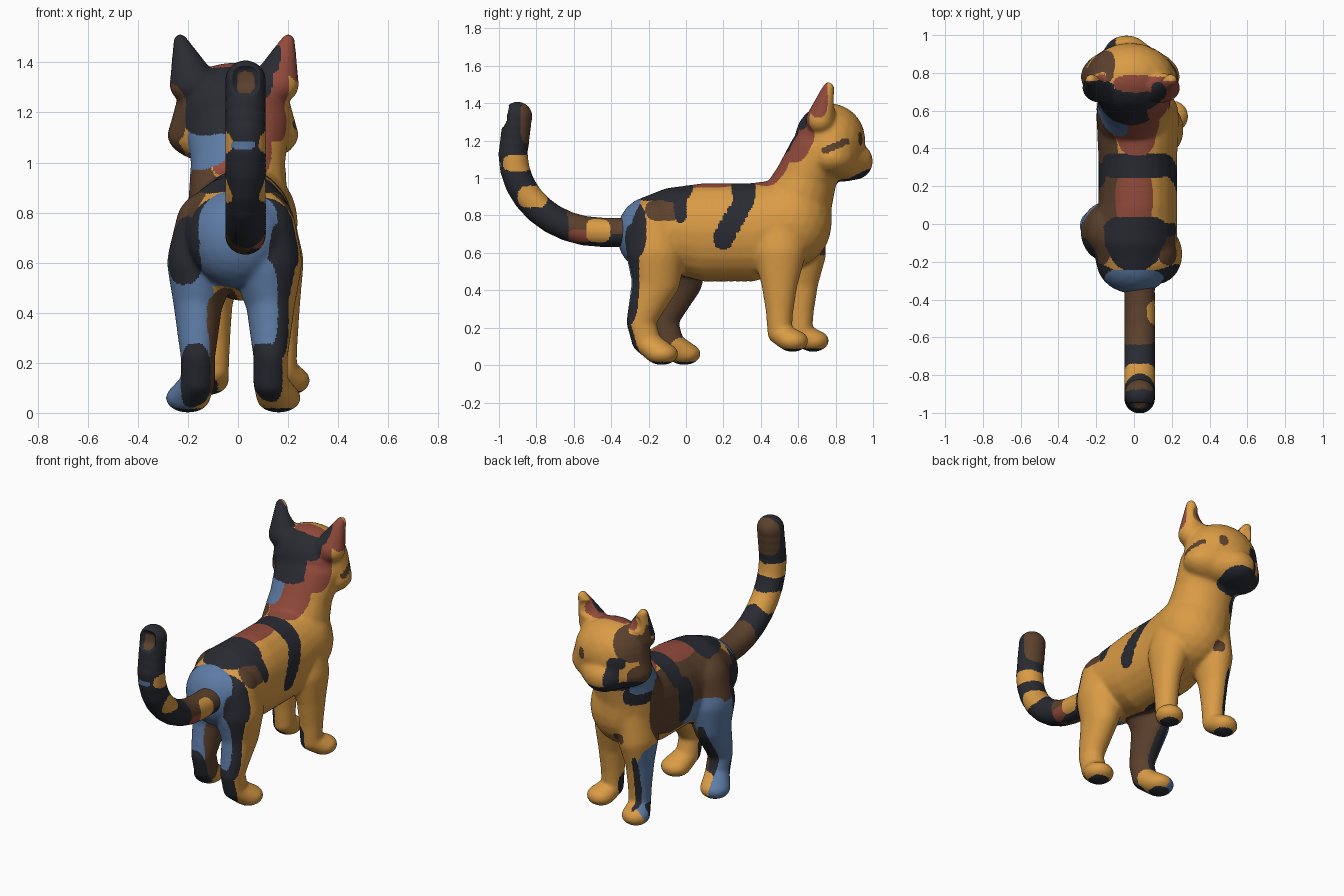
import bpy, bmesh
from math import sin, cos, pi
from mathutils import Vector, Matrix

cube = bpy.data.objects.get("Cube")
if cube:
    bpy.data.objects.remove(cube, do_unlink=True)

# Palette
PALETTE = {
    "orange": (.7, .33, .06), "black": (.022, .024, .032), "blue": (.11, .2, .38),
    "rust": (.29, .07, .045), "brown": (.107, .053, .026)}
NAMES = list(PALETTE)
MATERIALS = []
for name, rgb in PALETTE.items():
    mat = bpy.data.materials.new(name + " fur")
    mat.use_nodes = True
    mat.diffuse_color = (*rgb, 1)
    bsdf = mat.node_tree.nodes["Principled BSDF"]
    bsdf.inputs["Base Color"].default_value = (*rgb, 1)
    bsdf.inputs["Roughness"].default_value = .8
    MATERIALS.append(mat)


def spot(x=0, y=0, z=0, wide=.1, long=.1, tall=.1):
    """A centre with half sizes along x, y and z."""
    return Vector((x, y, z)), Vector((wide, long, tall))


def patch(colour, **where):
    return NAMES.index(colour), spot(**where)


def chain(bm, *keys, steps=7):
    """Sweep an ellipsoid through the given spots."""
    for (c0, r0), (c1, r1) in zip(keys, keys[1:]):
        for i in range(steps + 1):
            centre, radii = c0.lerp(c1, i / steps), r0.lerp(r1, i / steps)
            matrix = Matrix.Translation(centre) @ Matrix.Diagonal((*radii, 1))
            bmesh.ops.create_icosphere(bm, subdivisions=3, radius=1, matrix=matrix)


def reach(point, area):
    """Rounded box distance: below one is inside."""
    return sum(abs((p - a) / s) ** 3 for p, a, s in zip(point, *area))


def fuse(name, bm, dents, patches):
    """Melt the swept blobs into one skin, press dents in, then paint patches."""
    mesh = bpy.data.meshes.new(name)
    bm.to_mesh(mesh)
    bm.free()
    obj = bpy.data.objects.new(name, mesh)
    bpy.context.collection.objects.link(obj)
    remesh = obj.modifiers.new("Fuse", 'REMESH')
    remesh.mode = 'VOXEL'
    remesh.voxel_size = .008
    smooth = obj.modifiers.new("Soften", 'SMOOTH')
    smooth.factor = .5
    smooth.iterations = 25
    bpy.context.view_layer.update()
    graph = bpy.context.evaluated_depsgraph_get()
    skin = bpy.data.meshes.new_from_object(obj.evaluated_get(graph))
    obj.modifiers.clear()
    obj.data = skin
    bpy.data.meshes.remove(mesh)
    skin.name = name
    for area, push in dents:
        for v in skin.vertices:
            v.co.y += push * max(0, 1 - reach(v.co, area))
    skin.materials.clear()
    for mat in MATERIALS:
        skin.materials.append(mat)
    for face in skin.polygons:
        face.use_smooth = True
        face.material_index = next(
            (index for index, area in reversed(patches) if reach(face.center, area) < 1), 0)


# Torso and neck
body = bmesh.new()
belly = dict(x=.02, z=.71, wide=.21, long=.15, tall=.265)
chain(body,
      spot(y=-.2, z=.7, wide=.2, long=.17, tall=.2),
      spot(y=-.08, z=.72, wide=.23, long=.16, tall=.23),
      spot(y=.1, **belly), spot(y=.35, **belly),
      spot(x=.02, y=.56, z=.76, wide=.22, long=.22, tall=.24),
      spot(y=.58, z=.85, wide=.2, long=.2, tall=.17),
      spot(y=.64, z=1, wide=.19, long=.17, tall=.13),
      spot(y=.72, z=1.15, wide=.21, long=.17, tall=.13))

# Head, cheeks and muzzle
chain(body,
      spot(x=-.02, y=.77, z=1.2, wide=.235, long=.19, tall=.2),
      spot(x=-.02, y=.78, z=1.11, wide=.265, long=.16, tall=.125))
chain(body, spot(x=-.02, y=.84, z=1.1, wide=.18, long=.12, tall=.12),
      spot(x=-.04, y=.9, z=1.09, wide=.12, tall=.1))

# Ears, each with a shallow hollow in front
ear_dents = []
for root, tip in ((-.175, -.23), (.145, .2)):
    chain(body, spot(x=root, y=.72, z=1.31, tall=.08, long=.08),
          spot(x=tip, y=.762, z=1.485, wide=.03, long=.032, tall=.03))
    ear_dents.append((spot(x=root, y=.8, z=1.42, wide=.06, long=.05, tall=.05), -.02))

# Legs: each pair shares its joints and is set down at its own x and y
for x, y in ((.17, .5), (-.1, .61)):
    chain(body, spot(x=x * .7, y=y, z=.75, wide=.11, long=.14, tall=.14),
          spot(x=x * .9, y=y, z=.6, wide=.11, long=.14, tall=.14),
          spot(x=x, y=y, z=.45, wide=.08),
          spot(x=x, y=y, z=.3, wide=.07, long=.075),
          spot(x=x, y=y, z=.17, wide=.065, long=.065, tall=.06),
          spot(x=x * 1.2, y=y + .07, z=.13, wide=.085, long=.085, tall=.06))
for x, y in ((.13, -.16), (-.16, -.04)):
    chain(body, spot(x=x * .7, y=y, z=.74, wide=.14, long=.15, tall=.15),
          spot(x=x * .9, y=y, z=.6, wide=.14, long=.16, tall=.17),
          spot(x=x, y=y, z=.45, long=.13, tall=.12),
          spot(x=x, y=y - .06, z=.3, wide=.08, long=.09),
          spot(x=x, y=y - .08, z=.23, wide=.07, long=.08, tall=.06),
          spot(x=x, y=y - .05, z=.12, wide=.07, long=.08, tall=.06),
          spot(x=x * 1.25, y=y + .03, z=.06, wide=.09, long=.09, tall=.06))

# Back and flank patches, later ones on top
coat = [
    patch("brown", x=-.29, y=.2, z=.8, wide=.22, long=.45, tall=.3),
    patch("brown", x=-.08, y=.1, z=.45, wide=.08, long=.16, tall=.06),
    patch("rust", y=.14, z=1, wide=.1, long=.15, tall=.2),
    patch("blue", x=-.22, y=.12, z=.58, long=.14),
    patch("black", y=.31, z=.95, wide=.3, long=.065, tall=.14),
    patch("black", x=-.2, y=.26, z=.72, wide=.16, long=.07, tall=.14),
    patch("black", x=-.08, y=.22, z=.44, long=.16, tall=.04),
    patch("brown", x=.22, y=-.12, z=.85, tall=.08),
    patch("black", y=-.06, z=.99, wide=.28, long=.1, tall=.13),
    patch("black", y=-.14, z=.95, wide=.2, long=.14, tall=.08),
    patch("black", x=.2, y=-.03, z=.86, long=.035, tall=.1),
    patch("brown", x=-.25, y=-.08, z=.82, tall=.13),
    patch("black", y=-.3, z=.71, wide=.33, tall=.16),
    patch("blue", y=-.33, z=.76, wide=.16, long=.11, tall=.16),
    patch("blue", x=-.03, y=-.3, z=.58, wide=.15, long=.15, tall=.12)]
for i in range(6):
    coat.append(patch("black", x=.25, y=.31 - i * .022, z=.88 - i * .04,
                      long=.05, tall=.06))

# Leg patches
coat += [
    patch("blue", x=-.21, y=-.08, z=.32, wide=.12, long=.22, tall=.34),
    patch("brown", x=-.08, y=-.02, z=.3, wide=.08, long=.16, tall=.24),
    patch("black", x=-.17, y=.02, z=.32, wide=.035, tall=.2),
    patch("orange", x=-.13, y=.03, z=.07, wide=.08, long=.12, tall=.08),
    patch("black", x=-.24, y=-.2, z=.65, long=.13, tall=.14),
    patch("black", x=-.17, y=-.16, z=.13, wide=.06, tall=.15),
    patch("black", x=.21, y=-.34, z=.5, wide=.09, long=.09, tall=.3),
    patch("blue", x=.08, y=-.3, z=.43, wide=.08, long=.13, tall=.19),
    patch("black", x=.1, y=-.31, z=.13, wide=.08, tall=.15),
    patch("blue", x=-.2, y=.6, z=.32, wide=.08, long=.13, tall=.25),
    patch("black", x=-.13, y=.64, z=.32, wide=.018, tall=.24),
    patch("black", x=-.15, y=.61, z=.12, wide=.07, long=.06, tall=.08),
    patch("black", x=.13, y=.47, z=.2, wide=.04, long=.06, tall=.08),
    patch("brown", x=-.04, y=.75, z=.62, wide=.035, tall=.035)]
for x, y, z in ((.16, -.14, 0), (-.2, 0, 0), (.2, .57, .07), (-.11, .68, .07)):
    coat.append(patch("black", x=x, y=y, z=z, wide=.08, long=.09, tall=.02))

# Neck and head patches
coat += [
    patch("rust", x=.01, y=.48, z=1.12, wide=.13, long=.14, tall=.2),
    patch("black", x=-.16, y=.7, z=.92, long=.08, tall=.07),
    patch("blue", x=-.16, y=.67, z=.98, wide=.08, long=.09, tall=.06),
    patch("blue", x=-.14, y=.55, z=1.07, wide=.11, long=.12),
    patch("black", x=-.1, y=.58, z=1.33, wide=.24, long=.14, tall=.22),
    patch("rust", x=.14, y=.6, z=1.3, wide=.07, tall=.22),
    patch("black", x=.07, y=.65, z=1.36, wide=.07, long=.08, tall=.11),
    patch("brown", x=-.27, y=.73, z=1.2, wide=.07, tall=.12),
    patch("brown", x=-.2, y=.83, z=1.32, tall=.12),
    patch("rust", x=.04, y=.74, z=1.42, wide=.16, long=.05, tall=.06),
    patch("black", x=-.2, y=.71, z=1.44, long=.05, tall=.12),
    patch("rust", x=.2, y=.71, z=1.44, wide=.08, long=.05, tall=.12),
    patch("black", x=.13, y=.7, z=1.42, wide=.04, long=.05, tall=.08),
    patch("orange", x=-.2, y=.81, z=1.42, wide=.06, long=.05, tall=.07),
    patch("rust", x=-.17, y=.78, z=1.4, wide=.025, long=.04, tall=.03),
    patch("brown", x=-.25, y=.8, z=1.1, wide=.08, tall=.08)]

# Dark jaw, eyes and cheek mark
coat += [
    patch("black", x=-.1, y=.9, z=1, wide=.16, long=.14, tall=.06),
    patch("black", x=-.2, y=.85, z=1.03, wide=.07, long=.08, tall=.06),
    patch("black", x=-.13, y=.95, z=1.12, wide=.035, long=.08, tall=.09),
    patch("black", x=-.15, y=.93, z=1.2, wide=.05, long=.08, tall=.035),
    patch("brown", x=.09, y=.95, z=1.21, wide=.025, long=.08, tall=.035)]
for i in range(5):
    coat.append(patch("brown", x=.22, y=.75 + i * .025, z=1.15 + i * .011,
                      long=.025, tall=.017))
fuse("cat_body", body, ear_dents, coat)

# Tail: level root, quarter curve, upright end
tail = bmesh.new()
thick = dict(x=.03, wide=.083, long=.08, tall=.08)
bend = [spot(y=-.45 - .475 * sin(a), z=1.13 - .42 * cos(a), **thick)
        for a in (i * pi / 16 for i in range(9))]
chain(tail, spot(y=-.3, z=.71, **thick), *bend, spot(y=-.9, z=1.33, **thick), steps=4)

# Tail bands and the hollow at its tip
bands = [
    patch("black", y=-.85, z=1, wide=.4, long=.4, tall=.8),
    patch("brown", y=-.83, z=1.3, wide=.2, long=.06, tall=.12),
    patch("brown", y=-.42, z=.78, wide=.2, long=.22, tall=.2),
    patch("black", x=.1, y=-.42, z=.65, wide=.07, long=.2, tall=.05),
    patch("rust", x=.1, y=-.57, z=.69, wide=.07, long=.06, tall=.035),
    patch("orange", x=.11, y=-.47, z=.72, wide=.08, long=.065, tall=.065),
    patch("orange", y=-.82, z=.9, wide=.3, long=.08, tall=.06),
    patch("orange", y=-.9, z=1.08, wide=.3, long=.08, tall=.045),
    patch("blue", x=.02, y=-1, z=1.07, wide=.05, long=.06, tall=.017),
    patch("brown", x=.03, y=-.95, z=1.32, wide=.035, long=.07, tall=.045)]
hollow = spot(x=.03, y=-.98, z=1.33, wide=.055, long=.07, tall=.06)
fuse("tail", tail, [(hollow, .045)], bands)
